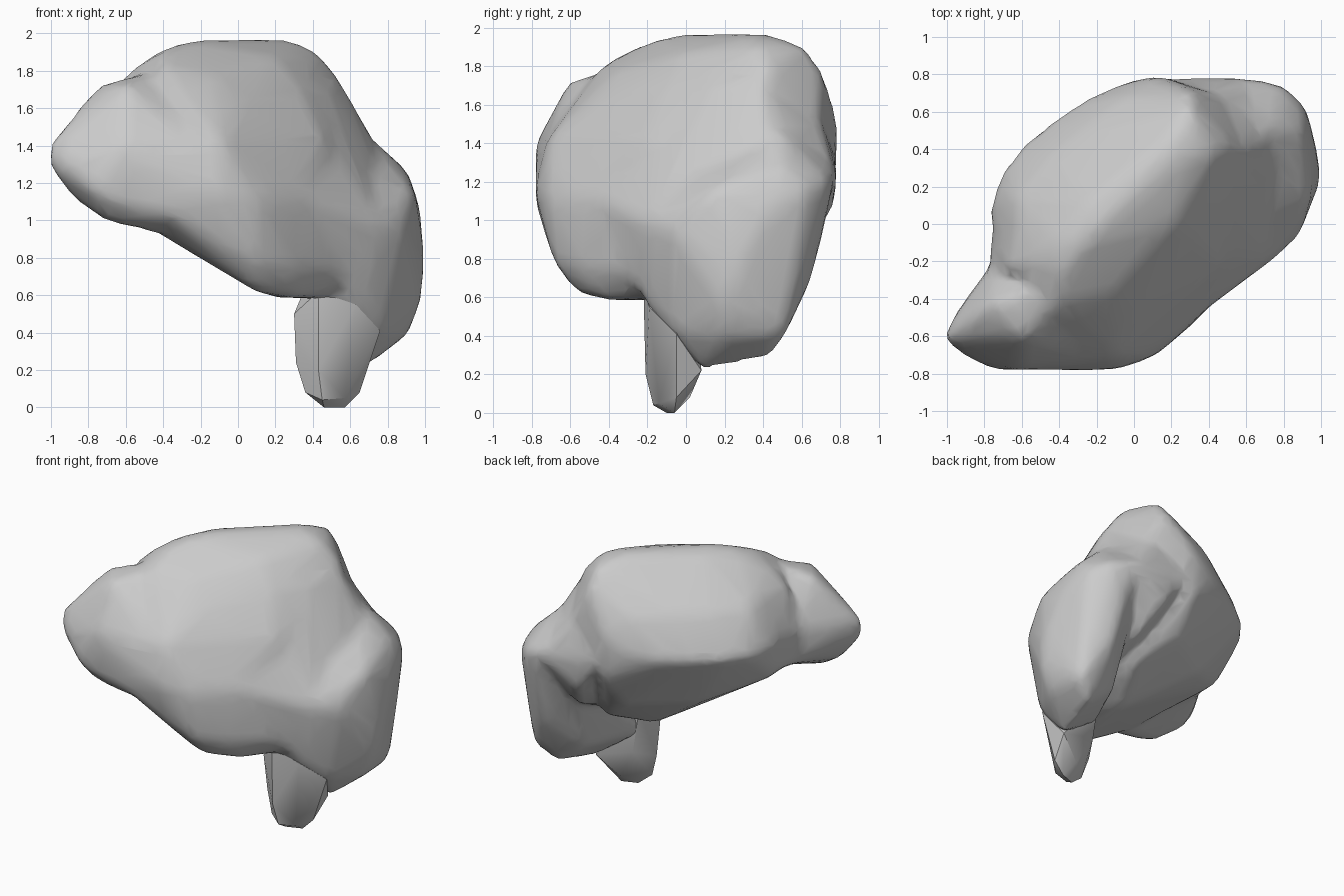
import bpy, bmesh

cube = bpy.data.objects.get("Cube")
if cube:
    bpy.data.objects.remove(cube, do_unlink=True)


def flat_material(name, colour):
    mat = bpy.data.materials.new(name)
    mat.use_nodes = True
    mat.diffuse_color = colour
    mat.node_tree.nodes["Principled BSDF"].inputs["Base Color"].default_value = colour
    return mat


def add_lobe(target, points):
    """Add one closed convex lobe, wrapped around its landmark points."""
    lobe = bmesh.new()
    for point in points:
        lobe.verts.new(point)
    bmesh.ops.convex_hull(lobe, input=lobe.verts[:])
    loose = [v for v in lobe.verts if not v.link_faces]
    bmesh.ops.delete(lobe, geom=loose, context="VERTS")
    bmesh.ops.recalc_face_normals(lobe, faces=lobe.faces[:])
    temp = bpy.data.meshes.new("lobe")
    lobe.to_mesh(temp)
    lobe.free()
    target.from_mesh(temp)
    bpy.data.meshes.remove(temp)


def lobed_object(name, lobes):
    """Make one object out of overlapping convex lobes."""
    bm = bmesh.new()
    for points in lobes:
        add_lobe(bm, points)
    mesh = bpy.data.meshes.new(name)
    bm.to_mesh(mesh)
    bm.free()
    obj = bpy.data.objects.new(name, mesh)
    bpy.context.scene.collection.objects.link(obj)
    return obj


def finish(obj, material, angle):
    """Colour the object and smooth all but its sharp edges."""
    obj.data.materials.clear()
    obj.data.materials.append(material)
    bpy.ops.object.select_all(action="DESELECT")
    bpy.context.view_layer.objects.active = obj
    obj.select_set(True)
    bpy.ops.object.shade_smooth_by_angle(angle=angle)


# Diagonal crest, shoulders and rear of the main lobe
crown = [
    (-.25, -.08, 1.95), (0, .13, 1.95), (.28, .37, 1.95), (.2, .45, 1.95), (-.22, .1, 1.94),
    (-.42, -.1, 1.89), (-.57, -.22, 1.79), (-.4, -.42, 1.8), (-.38, -.25, 1.89),
    (.3, .6, 1.9), (.3, .7, 1.77), (.42, .38, 1.89), (.53, .42, 1.76), (.59, .36, 1.6),
    (.2, 0, 1.86), (.34, -.08, 1.68), (.46, -.2, 1.42), (-.12, -.36, 1.76), (.02, -.44, 1.6),
    (-.25, .5, 1.66), (-.45, .33, 1.66), (-.03, .67, 1.64), (-.62, .13, 1.66),
    (.44, .68, 1.52), (-.06, .74, 1.4), (.13, .78, 1.5), (.13, .77, 1.2),
    (-.25, .66, 1.38), (-.42, .55, 1.38), (-.6, .4, 1.38), (-.71, .25, 1.38), (-.76, .07, 1.4),
]
# Front face and lower rim of the main lobe
front = [
    (-.6, -.77, 1.35), (-.1, -.7, 1.42), (-.1, -.77, 1.15), (-.4, -.76, 1.06),
    (.1, -.7, 1.1), (.1, -.67, .77), (.1, -.56, .63), (.3, -.52, 1.1), (.28, -.46, .6),
    (.4, -.41, 1), (.45, -.25, .6), (.3, -.53, .75), (.55, -.28, .75),
]
# Slanted underside
underside = [
    (-.7, 0, 1.15), (-.3, .3, .96), (.1, .6, .95), (.35, .45, .75), (.2, .1, .6),
    (-.2, -.3, .83), (-.4, -.55, .93),
]
# Pointed side tip
tip = [
    (-1, -.61, 1.4), (-1, -.61, 1.28), (-.95, -.49, 1.4), (-.9, -.7, 1.3),
    (-.75, -.77, 1.15), (-.6, -.77, 1.4), (-.85, -.52, 1.58), (-.74, -.42, 1.72),
    (-.6, -.6, 1.71), (-.7, -.65, 1), (-.87, -.55, 1.12), (-.76, -.24, 1.4),
    (-.4, -.74, 1.02), (-.4, -.6, .93), (-.35, -.2, 1.1), (-.3, -.25, 1.82),
    (-.73, -.2, 1.18), (-.2, -.7, 1.4),
]
# Neck between the tip and the main lobe
neck = [
    (-.76, -.25, 1.4), (-.75, -.05, 1.4), (-.72, 0, 1.2), (-.72, -.25, 1.15),
    (-.65, -.25, 1.73), (-.62, 0, 1.68), (-.3, -.2, 1.85), (-.3, -.3, 1), (-.2, -.5, 1.4),
]
# Broad shoulder joining the main lobe to the side lobe
shoulder = [
    (.55, .38, 1.72), (.46, .15, 1.72), (.62, .42, 1.58), (.69, .42, 1.47), (.75, .2, 1.25),
    (.74, -.18, .98), (.56, -.29, 1.05), (.4, -.41, .98), (.3, -.5, 1.12),
    (.3, -.1, 1.7), (.3, 0, .7), (.45, .6, .85), (.45, .7, 1.48), (.63, .77, 1.22),
    (.55, -.28, .75), (.62, -.2, .62), (.3, -.45, .74), (.1, -.66, 1.2), (.2, .77, 1.3),
    (.35, .75, 1.05),
]
# Upright side lobe
side_lobe = [
    (.99, .26, .76), (.96, .42, 1.06), (.89, .5, 1.27), (.87, -.06, .95), (.74, -.18, 1),
    (.91, .62, 1.15), (.8, .73, 1.2), (.63, .77, 1.25), (.68, .5, 1.46), (.74, .7, .95),
    (.72, .64, .68), (.88, .5, .4), (.75, .43, .3), (.68, .08, .23), (.9, .2, .4),
    (.97, .2, .58), (.55, .42, .45), (.36, 0, .45), (.6, 0, 1.25), (.45, -.2, .6),
    (.93, .15, 1.15), (.68, -.2, .75), (.55, .6, .9), (.76, -.05, .42), (.63, -.19, .56),
]
# Narrow foot with hard edges
foot = [
    (.3, -.13, .5), (.31, -.1, .24), (.36, -.12, .08), (.46, -.1, 0), (.57, -.06, 0),
    (.65, -.05, .08), (.68, .08, .22), (.63, -.19, .55), (.43, -.22, .62), (.43, -.21, .2),
    (.45, -.17, .04), (.57, -.14, .05), (.4, .05, .3), (.52, .02, .08), (.76, -.05, .41),
    (.35, .05, .62),
]

body = lobed_object("lobed_body", (crown + front + underside, tip, neck, shoulder, side_lobe))
foot_part = lobed_object("foot", (foot,))

# Fuse the lobes into one soft skin with coarse facets, keeping its fullness
fuse = body.modifiers.new("fuse", "REMESH")
fuse.mode = "VOXEL"
fuse.voxel_size = .03
soften = body.modifiers.new("soften", "SMOOTH")
soften.factor = .5
soften.iterations = 16
swell = body.modifiers.new("swell", "DISPLACE")
swell.mid_level = 0
swell.strength = .014
facets = body.modifiers.new("facets", "DECIMATE")
facets.ratio = .1
bpy.context.view_layer.update()
depsgraph = bpy.context.evaluated_depsgraph_get()
skin = bpy.data.meshes.new_from_object(body.evaluated_get(depsgraph))
body.modifiers.clear()
body.data = skin

grey = flat_material("plain_grey", (.6, .6, .6, 1))
finish(body, grey, .8)
finish(foot_part, grey, .6)
